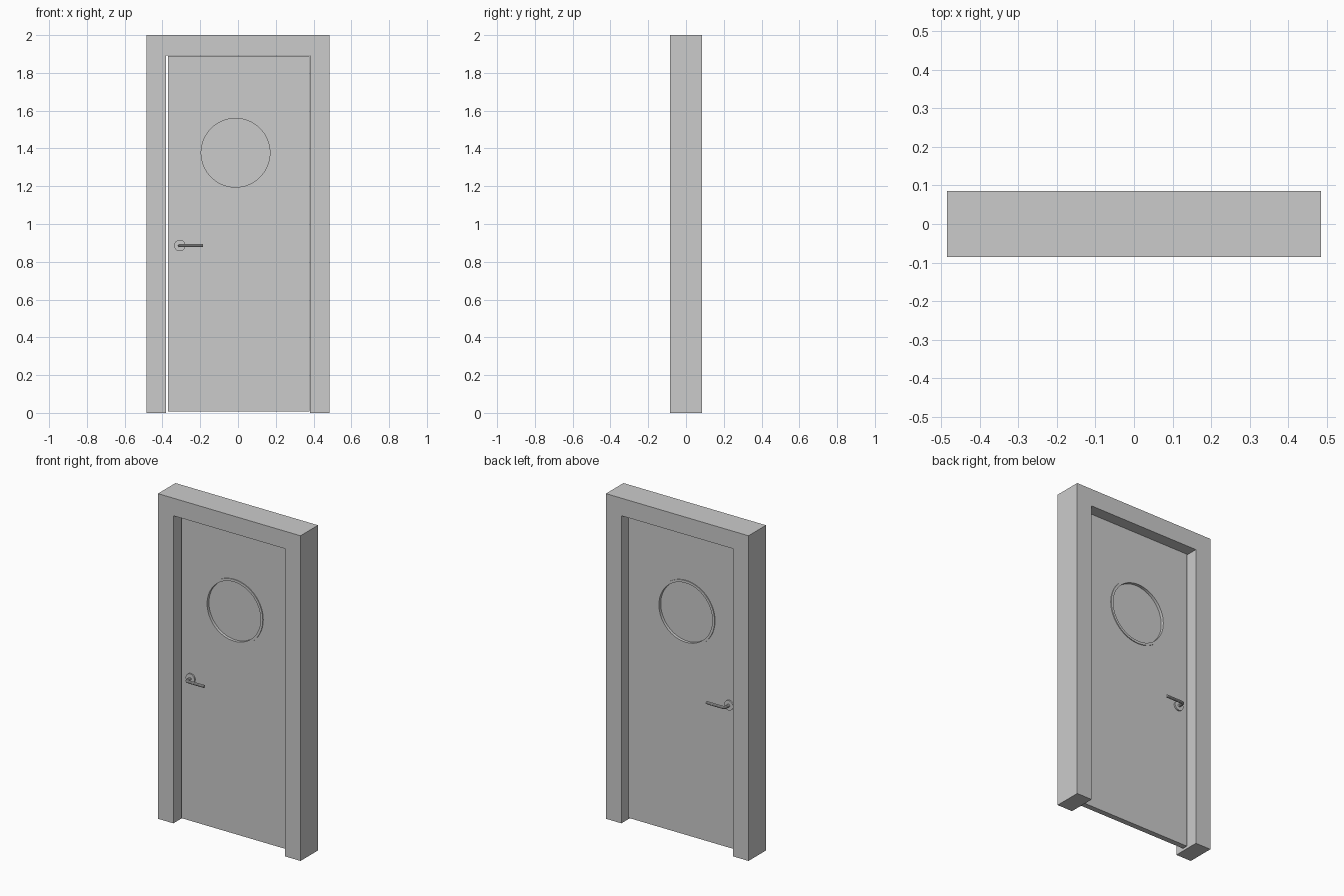
import bpy, bmesh, math
from mathutils import Matrix, Vector

if "Cube" in bpy.data.objects:
    bpy.data.objects.remove(bpy.data.objects["Cube"])

WX, WZ = -0.013, 1.377      # window centre
HX, HZ = -0.308, 0.886      # handle centre


def finish(name, bm, smooth=False):
    bmesh.ops.recalc_face_normals(bm, faces=bm.faces)
    me = bpy.data.meshes.new(name)
    bm.to_mesh(me)
    bm.free()
    ob = bpy.data.objects.new(name, me)
    bpy.context.collection.objects.link(ob)
    if smooth:
        shade(ob)
    return ob


def shade(ob):
    bpy.ops.object.select_all(action='DESELECT')
    ob.select_set(True)
    bpy.context.view_layer.objects.active = ob
    bpy.ops.object.shade_smooth_by_angle(angle=math.radians(35))


def extrude_outline(name, pts, y0, y1):
    bm = bmesh.new()
    face = bm.faces.new([bm.verts.new((x, y0, z)) for x, z in pts])
    res = bmesh.ops.extrude_face_region(bm, geom=[face])
    verts = [v for v in res['geom'] if isinstance(v, bmesh.types.BMVert)]
    bmesh.ops.translate(bm, vec=(0, y1 - y0, 0), verts=verts)
    return finish(name, bm)


def disc(name, x, z, r, y0, y1, segs=64):
    bm = bmesh.new()
    m = Matrix.Translation((x, (y0 + y1) / 2, z)) @ Matrix.Rotation(math.pi / 2, 4, 'X')
    bmesh.ops.create_cone(bm, cap_ends=True, segments=segs, radius1=r, radius2=r,
                          depth=abs(y1 - y0), matrix=m)
    return finish(name, bm, True)


# Door frame: upside-down U profile
extrude_outline("door_frame", [(-0.485, 0), (-0.485, 2), (0.485, 2), (0.485, 0),
                               (0.38, 0), (0.38, 1.892), (-0.38, 1.892), (-0.38, 0)],
                -0.085, 0.085)

# Door leaf with a round opening
leaf = extrude_outline("door_leaf", [(-0.371, 0.008), (0.378, 0.008),
                                     (0.378, 1.889), (-0.371, 1.889)], -0.017, 0.017)
cutter = disc("window_cutter", WX, WZ, 0.19, -0.1, 0.1)
cutter.hide_render = True
cutter.hide_set(True)
cut = leaf.modifiers.new("window_hole", 'BOOLEAN')
cut.operation, cut.object, cut.solver = 'DIFFERENCE', cutter, 'EXACT'
bpy.context.view_layer.objects.active = leaf
bpy.ops.object.modifier_apply(modifier=cut.name)
bpy.data.objects.remove(cutter)

# Window trim ring, a rectangular section spun around the window axis
bm = bmesh.new()
ring = [bm.verts.new((WX + r, y, WZ)) for r, y in
        [(0.182, -0.022), (0.197, -0.022), (0.197, 0.022), (0.182, 0.022)]]
edges = [bm.edges.new((ring[i], ring[(i + 1) % 4])) for i in range(4)]
bmesh.ops.spin(bm, geom=ring + edges, cent=(WX, 0, WZ), axis=(0, 1, 0),
               angle=2 * math.pi, steps=64, use_merge=True)
bmesh.ops.remove_doubles(bm, verts=bm.verts, dist=1e-5)
finish("window_ring", bm, True)

# Glass pane
disc("window_glass", WX, WZ, 0.185, -0.004, 0.004)

# Handles on both sides
for side, s in (("front", -1), ("back", 1)):
    disc(side + "_handle_rose", HX, HZ, 0.03, s * 0.016, s * 0.026, 32)
    cu = bpy.data.curves.new(side + "_handle_lever", 'CURVE')
    cu.dimensions = '3D'
    cu.bevel_depth, cu.bevel_resolution, cu.use_fill_caps = 0.009, 3, True
    # neck, rounded corner, then the straight lever
    path = [(HX, 0.02)]
    path += [(HX + 0.014 * (1 - math.cos(a)), 0.05 + 0.014 * math.sin(a))
             for a in [i * math.pi / 12 for i in range(7)]]
    path += [(-0.185, 0.064)]
    sp = cu.splines.new('POLY')
    sp.points.add(len(path) - 1)
    for p, (x, y) in zip(sp.points, path):
        p.co = (x, s * y, HZ, 1)
    ob = bpy.data.objects.new(side + "_handle_lever", cu)
    bpy.context.collection.objects.link(ob)
    bpy.ops.object.select_all(action='DESELECT')
    ob.select_set(True)
    bpy.context.view_layer.objects.active = ob
    bpy.ops.object.convert(target='MESH')
    shade(bpy.context.view_layer.objects.active)
